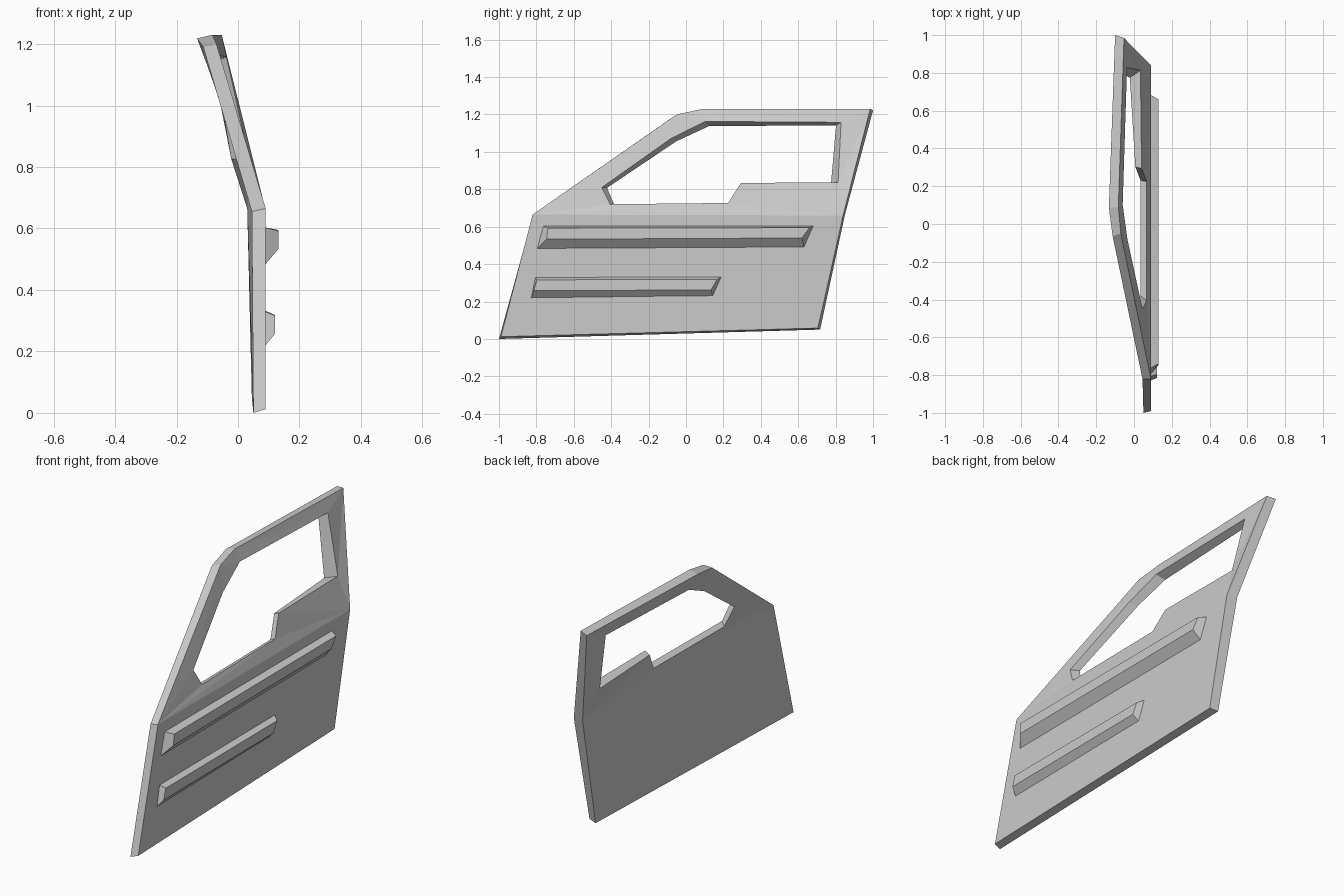
import bpy, bmesh
from mathutils import Vector

if "Cube" in bpy.data.objects:
    bpy.data.objects.remove(bpy.data.objects["Cube"])


def finish(bm, name):
    bmesh.ops.recalc_face_normals(bm, faces=bm.faces[:])
    mesh = bpy.data.meshes.new(name)
    bm.to_mesh(mesh)
    bm.free()
    obj = bpy.data.objects.new(name, mesh)
    bpy.context.collection.objects.link(obj)
    return obj


def strip(bm, a, b):
    # closed band of quads between two matching loops
    n = len(a)
    for i in range(n):
        j = (i + 1) % n
        bm.faces.new((a[i], a[j], b[j], b[i]))


def skin(bm, outline, window):
    # outline: sill front, belt front, pillar, roof front, roof rear, belt rear, sill rear
    o = [bm.verts.new(p) for p in outline]
    w = [bm.verts.new(p) for p in window]
    bm.faces.new((o[0], o[1], o[5], o[6]))
    edges = []
    for loop in (o[1:6], w):
        for i, v in enumerate(loop):
            u = loop[(i + 1) % len(loop)]
            edges.append(bm.edges.get((v, u)) or bm.edges.new((v, u)))
    bmesh.ops.triangle_fill(bm, edges=edges, use_beauty=True,
                            normal=Vector((1, 0, 0.28)).normalized())
    return o, w


# Door panel: outer and inner skins (x, y, z), joined round the rim and window
outer = [(.09, -.99, .012), (.09, -.82, .665), (-.07, -.05, 1.2),
         (-.083, .09, 1.23), (-.053, .985, 1.23), (.09, .84, .66), (.09, .705, .058)]
inner = [(.05, -1, 0), (.045, -.82, .655), (-.113, -.065, 1.19),
         (-.133, .085, 1.218), (-.1, 1, 1.222), (.03, .85, .665), (.045, .717, .05)]
outer_win = [(.045, -.45, .81), (-.035, -.08, 1.072), (-.06, .102, 1.163),
             (-.037, .829, 1.158), (.034, .813, .837), (.04, .294, .834),
             (.067, .225, .727), (.067, -.406, .72)]
inner_win = [(.003, -.422, .808), (-.074, -.053, 1.056), (-.103, .123, 1.138),
             (-.076, .802, 1.142), (-.022, .775, .826), (.007, .303, .822),
             (.035, .23, .713), (.035, -.38, .708)]
bm = bmesh.new()
oo, ow = skin(bm, outer, outer_win)
io, iw = skin(bm, inner, inner_win)
strip(bm, oo, io)
strip(bm, ow, iw)
finish(bm, "door_panel")


def rib(name, base, top, x):
    # tapered raised moulding on the outer skin, profiles given as (y, z)
    bm = bmesh.new()
    b = [bm.verts.new((.085, y, z)) for y, z in base]
    t = [bm.verts.new((x, y, z)) for y, z in top]
    bm.faces.new(b)
    bm.faces.new(t)
    strip(bm, b, t)
    finish(bm, name)


# Raised side mouldings
rib("upper_moulding", [(-.80, .478), (-.765, .604), (.684, .604), (.632, .486)],
    [(-.745, .533), (-.738, .592), (.66, .595), (.62, .54)], .131)
rib("lower_moulding", [(-.83, .214), (-.807, .331), (.193, .334), (.144, .226)],
    [(-.815, .258), (-.797, .316), (.166, .318), (.134, .262)], .121)
